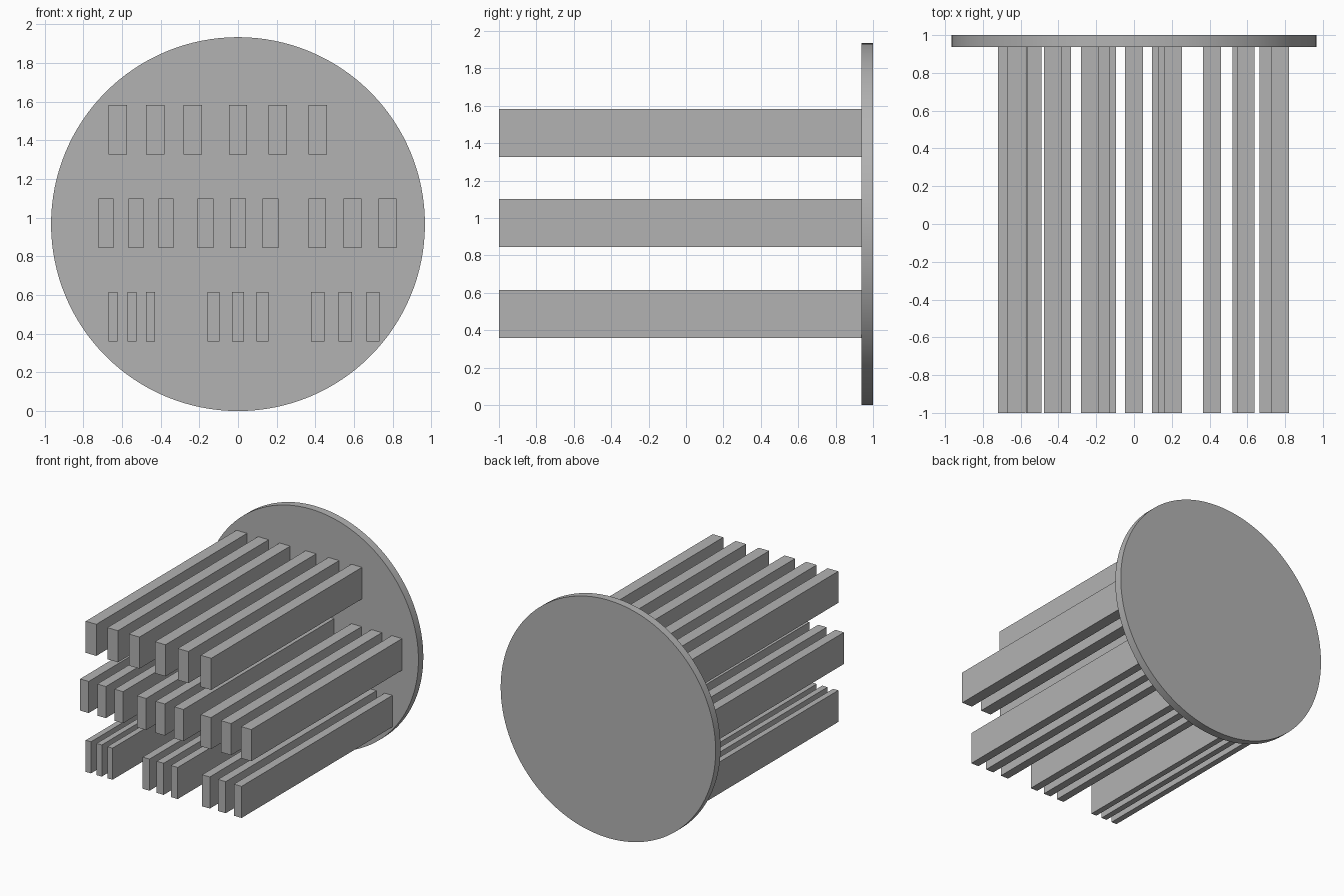
import bpy
import math

cube = bpy.data.objects.get("Cube")
if cube:
    bpy.data.objects.remove(cube, do_unlink=True)

# Single plain grey
grey = bpy.data.materials.new("plain_grey")
grey.use_nodes = True
colour = (0.45, 0.45, 0.45, 1)
grey.diffuse_color = colour
grey.node_tree.nodes["Principled BSDF"].inputs["Base Color"].default_value = colour

PLATE_FRONT = 0.937
RADIUS = 0.967


def add_bar(name, x, z, width, height):
    """Rectangular bar running from the front to the plate."""
    length = PLATE_FRONT + 1
    bpy.ops.mesh.primitive_cube_add(size=1, location=(x, PLATE_FRONT - length / 2, z))
    bar = bpy.context.object
    bar.name = name
    bar.scale = (width, length, height)
    bpy.ops.object.transform_apply(location=False, rotation=False, scale=True)
    bar.data.materials.append(grey)


# Round back plate
bpy.ops.mesh.primitive_cylinder_add(
    vertices=128, radius=RADIUS, depth=1 - PLATE_FRONT,
    location=(0, (1 + PLATE_FRONT) / 2, RADIUS), rotation=(math.pi / 2, 0, 0))
plate = bpy.context.object
plate.name = "back_plate"
plate.data.materials.append(grey)
bpy.ops.object.shade_smooth_by_angle(angle=math.radians(30))

# Bars in three rows: each group is (centre x, spacing, width, count)
rows = {
    "upper": (1.455, [(-0.428, 0.194, 0.095, 3), (0.206, 0.206, 0.095, 3)]),
    "middle": (0.972, [(-0.527, 0.155, 0.077, 3), (0, 0.168, 0.083, 3),
                       (0.592, 0.182, 0.092, 3)]),
    "lower": (0.487, [(-0.549, 0.097, 0.047, 3), (0, 0.127, 0.062, 3),
                      (0.555, 0.143, 0.069, 3)]),
}
for row, (z, groups) in rows.items():
    number = 1
    for centre, spacing, width, count in groups:
        for i in range(count):
            x = centre + (i - (count - 1) / 2) * spacing
            add_bar(f"{row}_bar_{number}", x, z, width, 0.257)
            number += 1
